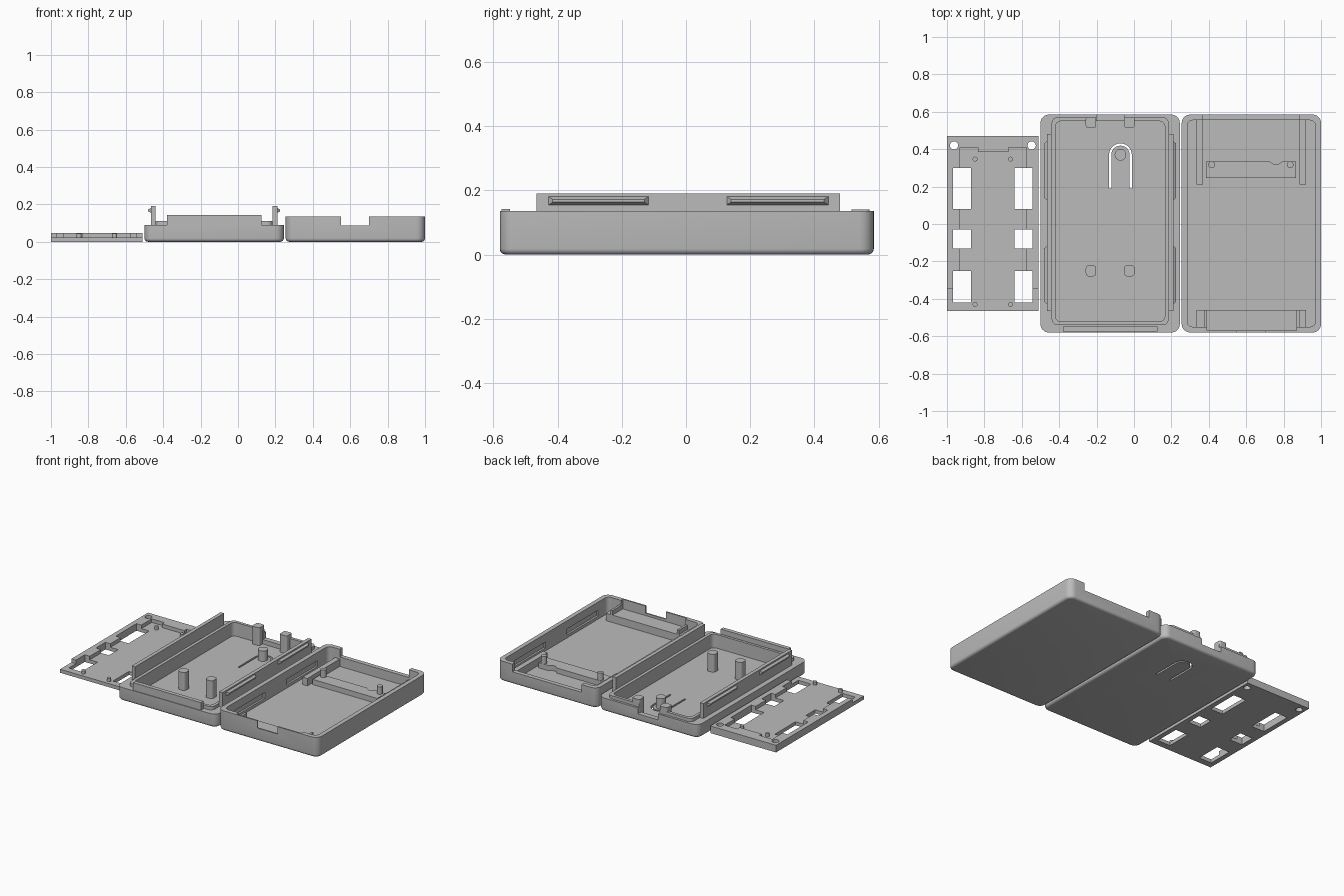
import bpy, bmesh, math

if "Cube" in bpy.data.objects:
    bpy.data.objects.remove(bpy.data.objects["Cube"])

grey = bpy.data.materials.new("plain grey")
grey.diffuse_color = (0.5, 0.5, 0.5, 1)
grey.use_nodes = True
grey.node_tree.nodes["Principled BSDF"].inputs["Base Color"].default_value = grey.diffuse_color


def outline(x0, x1, y0, y1, r, n=6):
    """Rounded rectangle, counter-clockwise."""
    pts = []
    for k, (cx, cy) in enumerate([(x1 - r, y1 - r), (x0 + r, y1 - r),
                                  (x0 + r, y0 + r), (x1 - r, y0 + r)]):
        for i in range(n + 1):
            a = math.pi / 2 * (k + i / n)
            pts.append((cx + r * math.cos(a), cy + r * math.sin(a)))
    return pts


def loft(name, layers):
    """Solid through stacked outlines: [(points, z), ...]."""
    bm = bmesh.new()
    rings = [[bm.verts.new((x, y, z)) for x, y in pts] for pts, z in layers]
    for a, b in zip(rings, rings[1:]):
        for i in range(len(a)):
            j = (i + 1) % len(a)
            bm.faces.new((a[i], a[j], b[j], b[i]))
    bm.faces.new(rings[0][::-1])
    bm.faces.new(rings[-1])
    bmesh.ops.recalc_face_normals(bm, faces=bm.faces)
    mesh = bpy.data.meshes.new(name)
    bm.to_mesh(mesh)
    bm.free()
    mesh.materials.append(grey)
    ob = bpy.data.objects.new(name, mesh)
    bpy.context.collection.objects.link(ob)
    return ob


def box(name, x0, x1, y0, y1, z0, z1):
    p = [(x0, y0), (x1, y0), (x1, y1), (x0, y1)]
    return loft(name, [(p, z0), (p, z1)])


def rounded(name, x0, x1, y0, y1, z0, z1, r, fillet=0):
    layers = []
    for i in range(4 if fillet else 0):
        a = math.pi / 2 * i / 4
        d = fillet * (1 - math.sin(a))
        layers.append((outline(x0 + d, x1 - d, y0 + d, y1 - d, r - d),
                       z0 + fillet * (1 - math.cos(a))))
    p = outline(x0, x1, y0, y1, r)
    return loft(name, layers + [(p, z0 + fillet), (p, z1)])


def peg(name, x, y, r, z0, z1, n=20):
    p = [(x + r * math.cos(2 * math.pi * i / n), y + r * math.sin(2 * math.pi * i / n))
         for i in range(n)]
    return loft(name, [(p, z0), (p, z1)])


def boolean(ob, others, op='DIFFERENCE'):
    bpy.context.view_layer.objects.active = ob
    for c in others:
        m = ob.modifiers.new("cut", 'BOOLEAN')
        m.operation, m.solver, m.object = op, 'EXACT', c
        bpy.ops.object.modifier_apply(modifier=m.name)
        bpy.data.objects.remove(c)


def smooth(ob):
    bpy.ops.object.select_all(action='DESELECT')
    ob.select_set(True)
    bpy.context.view_layer.objects.active = ob
    bpy.ops.object.shade_smooth_by_angle(angle=math.radians(30))


FLOOR = 0.02

# ---- middle shell: body, raised lip, cavity, notch and flexible button slot
base = rounded("base_shell", -0.5, 0.245, -0.58, 0.585, 0, 0.09, 0.045, 0.018)
boolean(base, [rounded("lip", -0.44, 0.185, -0.54, 0.57, 0.05, 0.112, 0.03)], 'UNION')
bx, by, ro, ri, leg = -0.0725, 0.37, 0.061, 0.049, 0.19
arc = [math.pi * i / 14 for i in range(15)]
slot = ([(bx + ro, leg)] + [(bx + ro * math.cos(a), by + ro * math.sin(a)) for a in arc]
        + [(bx - ro, leg), (bx - ri, leg)]
        + [(bx - ri * math.cos(a), by + ri * math.sin(a)) for a in arc] + [(bx + ri, leg)])
boolean(base, [rounded("cavity", -0.42, 0.165, -0.522, 0.55, FLOOR, 0.3, 0.03),
               box("port_notch", -0.2, -0.05, 0.53, 0.65, 0.05, 0.3),
               loft("button_slot", [(slot, -0.1), (slot, 0.1)])])
smooth(base)

# front tab
box("front_tab", -0.38, 0.125, -0.575, -0.548, 0.08, 0.142)

# snap rails with wedge hooks, mirrored about the shell centre
CX = -0.1275
for s, side in ((-1, "left"), (1, "right")):
    xs = sorted((CX + s * 0.313, CX + s * 0.338))
    box(side + "_rail", xs[0], xs[1], -0.465, 0.48, 0.08, 0.19)
    for y0, y1 in ((-0.435, -0.11), (0.12, 0.45)):
        hook = box(side + "_hook", -1, 1, y0, y1, 0.15, 0.185)
        for v in hook.data.vertices:
            outer = v.co.x * s > 0
            v.co.x = CX + s * (0.353 if outer else 0.33)
            if outer:
                v.co.y += 0.02 if v.co.y < (y0 + y1) / 2 else -0.02
                v.co.z = 0.163 if v.co.z < 0.167 else 0.172
        if s < 0:
            hook.data.update()

# board posts and button post
for x in (-0.23, -0.025):
    smooth(rounded("rear_post", x - 0.028, x + 0.028, 0.515, 0.572, 0.01, 0.14, 0.012))
    smooth(rounded("front_post", x - 0.028, x + 0.028, -0.28, -0.22, 0.01, 0.14, 0.018))
smooth(peg("button_post", bx, by, 0.031, 0.01, 0.09, 24))

# ---- right shell: deep cover with front notch, low back wall and hook grooves
cover = rounded("cover_shell", 0.255, 1.0, -0.58, 0.585, 0, 0.135, 0.045, 0.018)
cuts = [rounded("cavity", 0.285, 0.97, -0.55, 0.555, FLOOR, 0.3, 0.03),
        box("port_notch", 0.55, 0.70, -0.65, -0.53, 0.086, 0.3),
        box("back_opening", 0.37, 0.885, 0.53, 0.65, 0.083, 0.3),
        box("wall_pocket", 0.39, 0.87, -0.57, -0.53, 0.07, 0.3)]
for y0, y1 in ((-0.45, -0.12), (0.11, 0.44)):
    cuts += [box("groove", 0.272, 0.3, y0, y1, 0.04, 0.08),
             box("groove", 0.955, 0.983, y0, y1, 0.04, 0.08)]
boolean(cover, cuts)
smooth(cover)

# cover ribs, front ledge and peg bar
for x0, x1 in ((0.335, 0.37), (0.885, 0.92)):
    box("cover_rib", x0, x1, 0.21, 0.57, 0.01, 0.07)
box("front_ledge", 0.335, 0.92, -0.46, -0.56, 0.01, 0.07)
for x0 in (0.375, 0.87):
    box("ledge_rib", x0, x0 + 0.015, -0.46, -0.56, 0.01, 0.10)
bar = [(0.385, 0.245), (0.865, 0.245), (0.865, 0.335), (0.795, 0.335), (0.77, 0.318),
       (0.75, 0.318), (0.725, 0.335), (0.385, 0.335)]
loft("peg_bar", [(bar, 0.01), (bar, 0.055)])
for x in (0.415, 0.835):
    smooth(peg("bar_peg", x, 0.317, 0.018, 0.01, 0.105))

# ---- left plate: recess open to the front, windows, screw holes and pegs
plate = box("mounting_plate", -1.0, -0.51, -0.465, 0.47, 0, 0.048)
recess = [(-0.93, -0.4), (-0.575, -0.4), (-0.575, 0.41), (-0.67, 0.41),
          (-0.67, 0.385), (-0.835, 0.385), (-0.835, 0.41), (-0.93, 0.41)]
cuts = [loft("recess", [(recess, 0.024), (recess, 0.2)]),
        box("front_step", -1.1, -0.4, -0.6, -0.345, 0.024, 0.2)]
for x0 in (-0.967, -0.638):
    for y0, y1 in ((0.08, 0.3), (-0.13, -0.03), (-0.42, -0.25)):
        cuts.append(box("window", x0, x0 + 0.095, y0, y1, -0.1, 0.2))
for x in (-0.962, -0.547):
    cuts.append(peg("screw_hole", x, 0.42, 0.022, -0.1, 0.2))
boolean(plate, cuts)
smooth(plate)
for x in (-0.85, -0.66):
    for y in (0.347, -0.43):
        smooth(peg("plate_peg", x, y, 0.013, 0.01, 0.045, 16))
